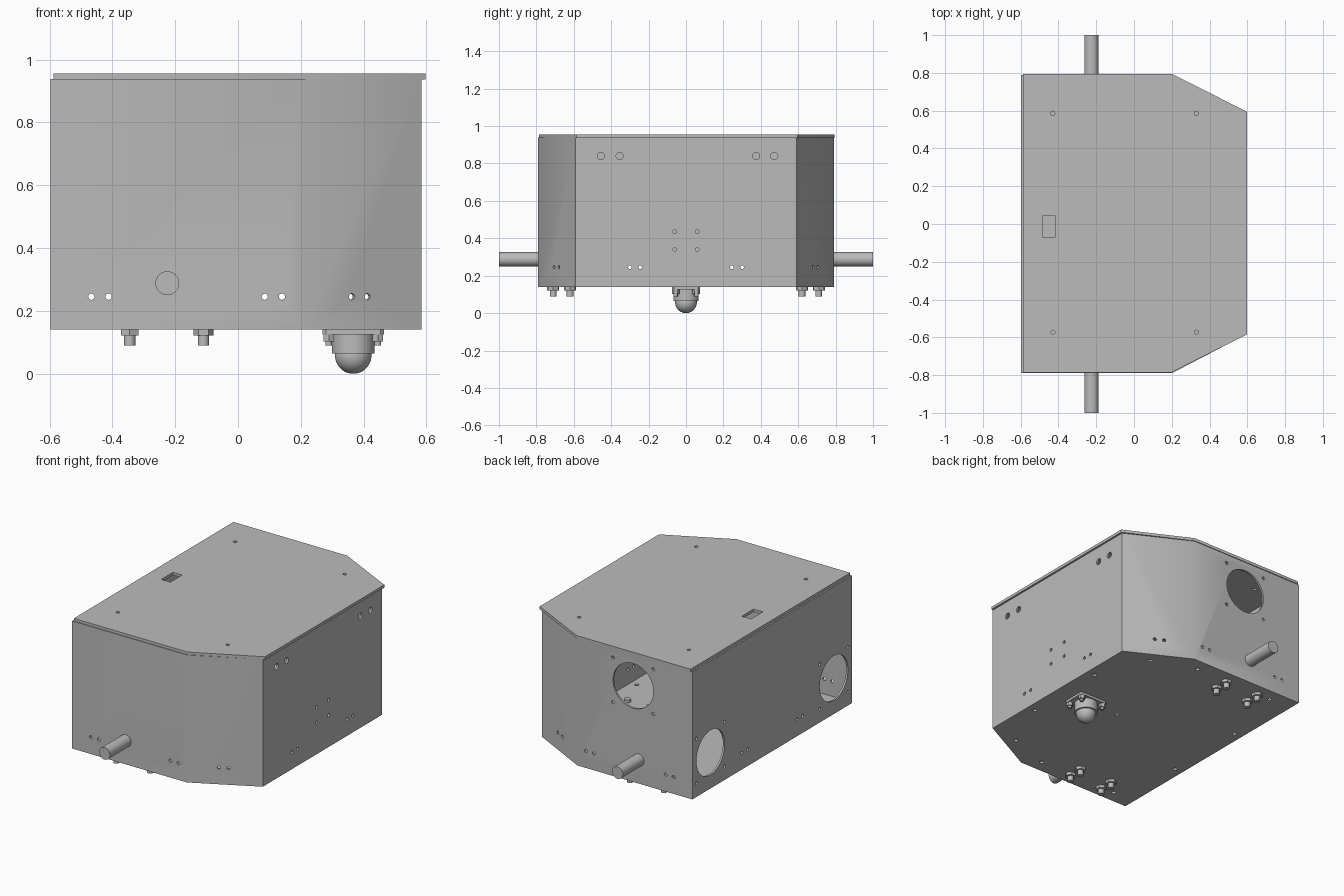
import bpy
import bmesh
from math import pi, atan2
from mathutils import Matrix, Vector

if "Cube" in bpy.data.objects:
    bpy.data.objects.remove(bpy.data.objects["Cube"], do_unlink=True)

grey = bpy.data.materials.new("plain grey")
grey.use_nodes = True
colour = (0.5, 0.5, 0.5, 1)
grey.diffuse_color = colour
grey.node_tree.nodes["Principled BSDF"].inputs["Base Color"].default_value = colour


def make_object(name, bm):
    bmesh.ops.recalc_face_normals(bm, faces=bm.faces)
    mesh = bpy.data.meshes.new(name)
    bm.to_mesh(mesh)
    bm.free()
    mesh.materials.append(grey)
    obj = bpy.data.objects.new(name, mesh)
    bpy.context.collection.objects.link(obj)
    return obj


def activate(obj):
    bpy.ops.object.select_all(action='DESELECT')
    obj.select_set(True)
    bpy.context.view_layer.objects.active = obj


def smooth(obj):
    activate(obj)
    bpy.ops.object.shade_smooth_by_angle(angle=pi / 6)


def add_prism(bm, outline, z0, z1):
    base = bm.faces.new([bm.verts.new((x, y, z0)) for x, y in outline])
    top = bmesh.ops.extrude_face_region(bm, geom=[base])["geom"]
    verts = [v for v in top if isinstance(v, bmesh.types.BMVert)]
    bmesh.ops.translate(bm, verts=verts, vec=(0, 0, z1 - z0))


def add_rod(bm, centre, axis, radius, length, sides=32, turn=0):
    spin = Vector(axis).to_track_quat('Z', 'Y').to_matrix().to_4x4()
    bmesh.ops.create_cone(bm, cap_ends=True, segments=sides, radius1=radius,
                          radius2=radius, depth=length,
                          matrix=Matrix.Translation(centre) @ spin @ Matrix.Rotation(turn, 4, 'Z'))


def add_upright(bm, x, y, z0, z1, radius, sides=32, turn=0):
    add_rod(bm, (x, y, (z0 + z1) / 2), (0, 0, 1), radius, z1 - z0, sides, turn)


def cut(obj, bm):
    cutter = make_object("cutter", bm)
    cutter.hide_render = True
    mod = obj.modifiers.new("cut", 'BOOLEAN')
    mod.operation = 'DIFFERENCE'
    mod.solver = 'EXACT'
    mod.object = cutter
    activate(obj)
    bpy.ops.object.modifier_apply(modifier=mod.name)
    bpy.data.objects.remove(cutter, do_unlink=True)


def outline(left, right, corner, half, side, shift=0):
    return [(left, shift - half), (corner, shift - half), (right, shift - side),
            (right, shift + side), (corner, shift + half), (left, shift + half)]


# Open-topped box with clipped corners
LEFT, RIGHT, CORNER, HALF, SIDE = -0.597, 0.585, 0.2, 0.79, 0.59
FLOOR, RIM, WALL = 0.14, 0.938, 0.012
bm = bmesh.new()
add_prism(bm, outline(LEFT, RIGHT, CORNER, HALF, SIDE), FLOOR, RIM)
box = make_object("box_body", bm)
bm = bmesh.new()
add_prism(bm, outline(LEFT + WALL, RIGHT - WALL, CORNER - 0.003, HALF - WALL, SIDE - 0.008),
          FLOOR + WALL, RIM + 0.1)
cut(box, bm)

# Holes through the walls and floor
SMALL, DEEP, BIG = 0.01, 0.05, 0.14
bm = bmesh.new()
for s in (-1, 1):
    for x in (-0.467, -0.412, 0.085, 0.14):
        add_rod(bm, (x, s * HALF, 0.245), (0, 1, 0), SMALL, DEEP, 16)
    for x in (0.362, 0.412):
        y = HALF - (x - CORNER) * (HALF - SIDE) / (RIGHT - CORNER)
        add_rod(bm, (x, s * y, 0.245), (HALF - SIDE, s * (RIGHT - CORNER), 0), SMALL, DEEP, 16)
    for y in (0.245, 0.3):
        for x in (LEFT, RIGHT):
            add_rod(bm, (x, s * y, 0.245), (1, 0, 0), SMALL, DEEP, 16)
    for z in (0.34, 0.435):
        add_rod(bm, (RIGHT, s * 0.06, z), (1, 0, 0), SMALL, DEEP, 16)
    # sensor openings in the flat end wall, each with four screw holes
    add_rod(bm, (LEFT, s * 0.61, 0.365), (1, 0, 0), BIG, DEEP, 48)
    for dy in (-BIG, BIG):
        for dz in (-BIG, BIG):
            add_rod(bm, (LEFT, s * 0.61 + dy, 0.365 + dz), (1, 0, 0), SMALL, DEEP, 16)
    for x, y in ((-0.44, 0.71), (0.11, 0.71), (0.39, 0.61), (0.53, 0.27), (-0.54, 0.27)):
        add_upright(bm, x, s * y, FLOOR - DEEP, FLOOR + DEEP, 0.013, 16)
add_upright(bm, 0.13, 0, FLOOR - DEEP, FLOOR + DEEP, 0.013, 16)
for y in (-0.455, -0.355, 0.375, 0.472):
    add_rod(bm, (RIGHT, y, 0.84), (1, 0, 0), 0.019, DEEP, 20)
# round opening in the back wall
add_rod(bm, (-0.187, HALF, 0.742), (0, 1, 0), BIG, DEEP, 48)
for dx in (-BIG, BIG):
    for dz in (-BIG, BIG):
        add_rod(bm, (-0.187 + dx, HALF, 0.742 + dz), (0, 1, 0), SMALL, DEEP, 16)
cut(box, bm)
smooth(box)

# Lid with four screw holes and a switch slot
bm = bmesh.new()
add_prism(bm, outline(-0.588, 0.597, CORNER, HALF, SIDE, 0.005), 0.937, 0.955)
lid = make_object("lid", bm)
bm = bmesh.new()
for x in (-0.43, 0.33):
    for y in (-0.573, 0.585):
        add_upright(bm, x, y, 0.9, 1, 0.011, 16)
add_prism(bm, [(-0.482, -0.072), (-0.418, -0.072), (-0.418, 0.045), (-0.482, 0.045)], 0.9, 1)
cut(lid, bm)
smooth(lid)

# Axles and mounting bolts on both sides
for s, name in ((-1, "front"), (1, "back")):
    bm = bmesh.new()
    add_rod(bm, (-0.225, s * 0.88, 0.288), (0, 1, 0), 0.038, 0.24)
    smooth(make_object(name + "_axle", bm))
    bm = bmesh.new()
    for x, turn in ((-0.345, 0), (-0.11, pi / 6)):
        for y in (0.62, 0.71):
            add_upright(bm, x, s * y, 0.122, FLOOR, 0.032, 6, turn)
            add_upright(bm, x, s * y, 0.09, 0.124, 0.018, 20)
            add_upright(bm, x, s * y, FLOOR + WALL, 0.17, 0.028, 20)
    smooth(make_object(name + "_mount_bolts", bm))

# Ball caster: flange, housing, bolts and ball
CX = 0.367
bm = bmesh.new()
pads = [(CX + a * 0.078, b * 0.055) for a in (-1, 1) for b in (-1, 1)]
rim = []
for x, y in pads:
    for dx, dy in ((-0.02, -0.009), (-0.009, -0.02), (0.009, -0.02),
                   (0.02, -0.009), (0.02, 0.009), (0.009, 0.02), (-0.009, 0.02), (-0.02, 0.009)):
        if dx * (x - CX) > 0 and dy * y > 0:
            rim.append((x + dx, y + dy))
rim.sort(key=lambda p: atan2(p[1], p[0] - CX))
add_prism(bm, rim, 0.125, FLOOR)
make_object("caster_flange", bm)

bm = bmesh.new()
add_upright(bm, CX, 0, 0.064, 0.13, 0.068, 40)
smooth(make_object("caster_housing", bm))

bm = bmesh.new()
for x, y in pads:
    add_upright(bm, x, y, 0.103, 0.126, 0.02, 6)
    add_upright(bm, x, y, 0.09, 0.105, 0.011, 16)
    add_upright(bm, x, y, FLOOR + WALL, 0.17, 0.02, 16)
smooth(make_object("caster_bolts", bm))

bm = bmesh.new()
bmesh.ops.create_uvsphere(bm, u_segments=40, v_segments=24, radius=0.058,
                          matrix=Matrix.Translation((CX, 0, 0.058)))
smooth(make_object("caster_ball", bm))
